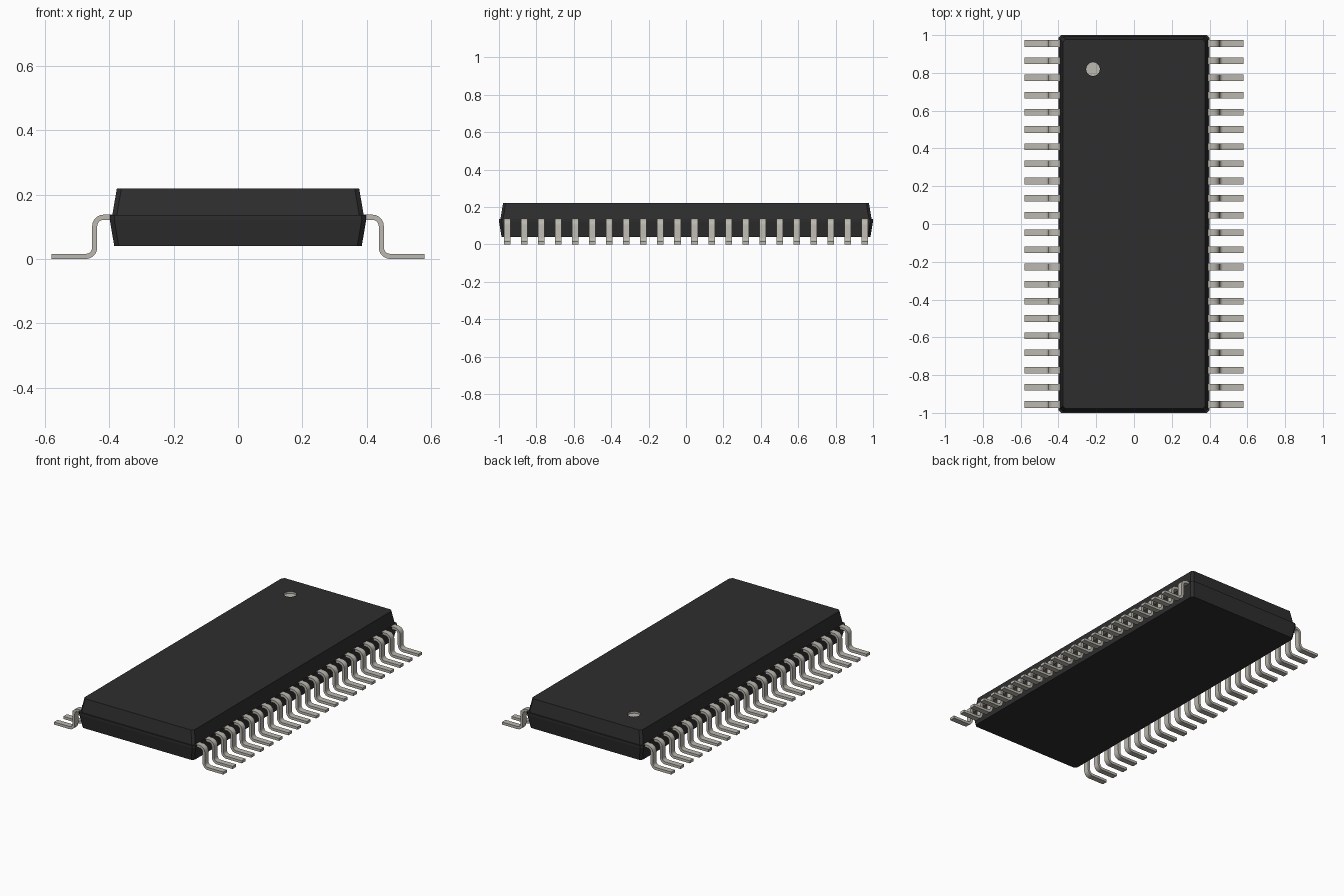
import bpy, bmesh, math
from mathutils import Vector

cube = bpy.data.objects.get("Cube")
if cube:
    bpy.data.objects.remove(cube)


def material(name, rgb):
    m = bpy.data.materials.new(name)
    m.use_nodes = True
    m.diffuse_color = (*rgb, 1)
    m.node_tree.nodes["Principled BSDF"].inputs["Base Color"].default_value = (*rgb, 1)
    return m


BLACK = material("black plastic", (0.027, 0.027, 0.027))
SILVER = material("silver metal", (0.5, 0.48, 0.43))


def finish(bm, name, mats):
    mesh = bpy.data.meshes.new(name)
    bm.to_mesh(mesh)
    bm.free()
    obj = bpy.data.objects.new(name, mesh)
    bpy.context.collection.objects.link(obj)
    for m in mats:
        mesh.materials.append(m)
    return obj


def bridge(bm, a, b):
    n = len(a)
    return [bm.faces.new((a[i], a[(i + 1) % n], b[(i + 1) % n], b[i])) for i in range(n)]


def loop_edges(bm, ring):
    return [bm.edges.get((ring[i - 1], ring[i])) or bm.edges.new((ring[i - 1], ring[i]))
            for i in range(len(ring))]


# Package body: chamfered rectangles stacked with a seam at the waist
def body_ring(bm, inset, z, c=0.014):
    hx, hy = 0.399 - inset, 1.0 - inset
    pts = [(hx, -hy + c), (hx, hy - c), (hx - c, hy), (-hx + c, hy),
           (-hx, hy - c), (-hx, -hy + c), (-hx + c, -hy), (hx - c, -hy)]
    return [bm.verts.new((x, y, z)) for x, y in pts]


TOP = 0.22
bm = bmesh.new()
rings = [body_ring(bm, i, z) for i, z in
         ((0.014, 0.04), (0, 0.122), (0, 0.137), (0.008, 0.137), (0.022, TOP))]
for a, b in zip(rings, rings[1:]):
    bridge(bm, a, b)
bm.faces.new(rings[0][::-1])


# Recessed pin-one mark in the top face
def dot_ring(z, sides=12, r=0.037):
    return [bm.verts.new((-0.217 + r * math.cos(math.tau * i / sides),
                          0.82 + r * math.sin(math.tau * i / sides), z))
            for i in range(sides)]


rim, floor = dot_ring(TOP), dot_ring(TOP - 0.012)
bmesh.ops.triangle_fill(bm, edges=loop_edges(bm, rings[-1]) + loop_edges(bm, rim),
                        use_beauty=True, normal=Vector((0, 0, 1)))
recess = bridge(bm, rim, floor) + [bm.faces.new(floor)]
for f in recess:
    f.material_index = 1
bmesh.ops.recalc_face_normals(bm, faces=bm.faces)
finish(bm, "package_body", (BLACK, SILVER))


# Gull-wing lead: two rounded bends, offset to a constant thickness
T, WIDTH = 0.016, 0.035
R_IN, R_OUT = 0.02, 0.02 + T


def arc(cx, cz, r, start, end, steps=5):
    return [(cx + r * math.cos(math.radians(start + (end - start) * i / steps)),
             cz + r * math.sin(math.radians(start + (end - start) * i / steps)))
            for i in range(steps + 1)]


X_OUT = 0.454
SHOULDER = (X_OUT - R_OUT, 0.138 - R_OUT)
ANKLE = (X_OUT - T + R_OUT, R_OUT)
outer = ([(0.385, 0.138)] + arc(*SHOULDER, R_OUT, 90, 0)
         + arc(*ANKLE, R_IN, 180, 270) + [(0.58, T)])
inner = ([(0.385, 0.138 - T)] + arc(*SHOULDER, R_IN, 90, 0)
         + arc(*ANKLE, R_OUT, 180, 270) + [(0.58, 0)])


def add_lead(bm, side, y):
    rows = []
    for (xo, zo), (xi, zi) in zip(outer, inner):
        rows.append([bm.verts.new((side * x, y + dy, z)) for x, z, dy in
                     ((xo, zo, -WIDTH / 2), (xo, zo, WIDTH / 2),
                      (xi, zi, WIDTH / 2), (xi, zi, -WIDTH / 2))])
    for a, b in zip(rows, rows[1:]):
        bridge(bm, a, b)
    bm.faces.new(rows[0])
    bm.faces.new(rows[-1])


COUNT, PITCH = 22, 0.091
for name, side in (("left_leads", 1), ("right_leads", -1)):
    bm = bmesh.new()
    for i in range(COUNT):
        add_lead(bm, side, (i - (COUNT - 1) / 2) * PITCH)
    bmesh.ops.recalc_face_normals(bm, faces=bm.faces)
    obj = finish(bm, name, (SILVER,))
    bpy.ops.object.select_all(action="DESELECT")
    obj.select_set(True)
    bpy.context.view_layer.objects.active = obj
    bpy.ops.object.shade_smooth_by_angle(angle=math.radians(35))
